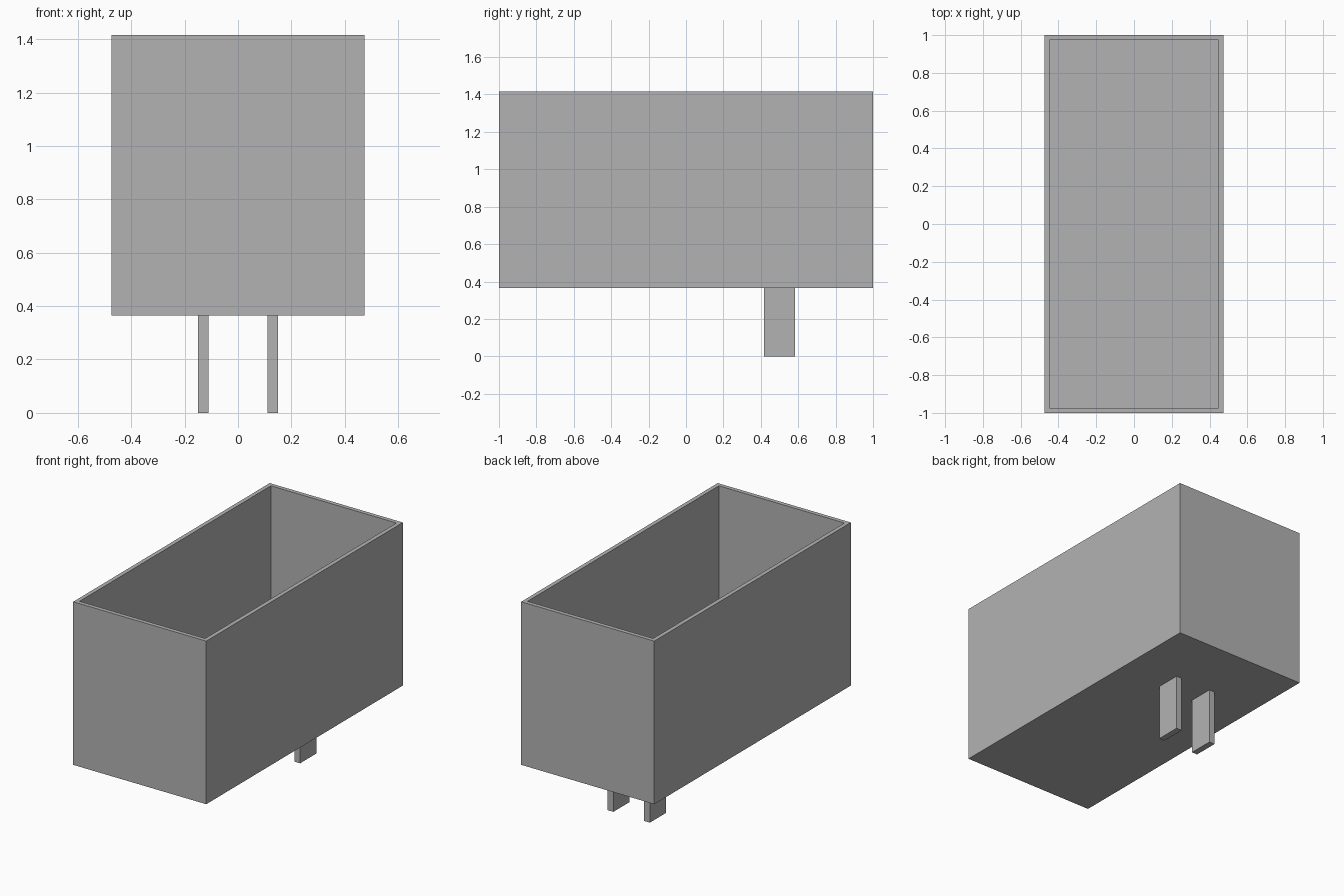
import bpy
import bmesh
from mathutils import Vector

cube = bpy.data.objects.get("Cube")
if cube:
    bpy.data.objects.remove(cube, do_unlink=True)

# Single plain grey
grey = bpy.data.materials.new("plain_grey")
grey.use_nodes = True
colour = (0.45, 0.45, 0.45, 1)
grey.diffuse_color = colour
grey.node_tree.nodes["Principled BSDF"].inputs["Base Color"].default_value = colour

HALF_X, HALF_Y = 0.474, 1.0
BASE, TOP, WALL = 0.365, 1.415, 0.038
FLOOR = BASE + WALL


def add_box(name, low, high, hollow=False):
    low, high = Vector(low), Vector(high)
    bm = bmesh.new()
    bmesh.ops.create_cube(bm, size=1)
    for v in bm.verts:
        v.co = (low + high) / 2 + v.co * (high - low)
    if hollow:
        # Inset the top into a rim, then push the opening down to the floor
        bm.normal_update()
        lid = max(bm.faces, key=lambda f: f.calc_center_median().z)
        bmesh.ops.inset_region(bm, faces=[lid], thickness=WALL)
        result = bmesh.ops.extrude_discrete_faces(bm, faces=[lid])
        for v in result["faces"][0].verts:
            v.co.z = FLOOR
        bmesh.ops.recalc_face_normals(bm, faces=bm.faces)
    mesh = bpy.data.meshes.new(name)
    bm.to_mesh(mesh)
    bm.free()
    mesh.materials.append(grey)
    obj = bpy.data.objects.new(name, mesh)
    bpy.context.collection.objects.link(obj)
    return obj


# Open-topped case
add_box("case", (-HALF_X, -HALF_Y, BASE), (HALF_X, HALF_Y, TOP), hollow=True)

# Flat pins passing through the floor
for name, x in (("left_pin", 0.13), ("right_pin", -0.13)):
    add_box(name, (x - 0.02, 0.418, 0), (x + 0.02, 0.582, FLOOR + 0.005))
